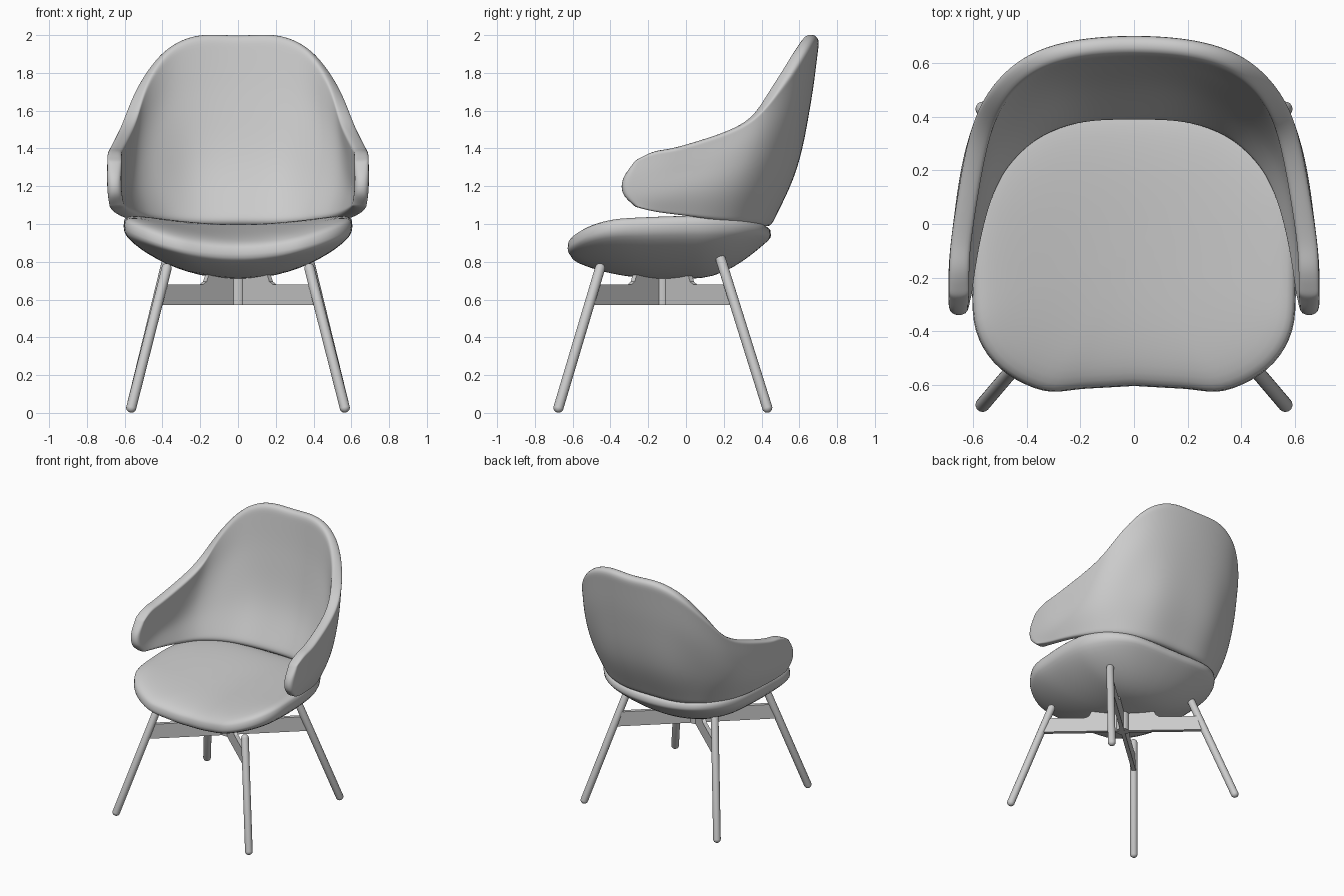
import bpy, bmesh, math
from mathutils import Vector

if "Cube" in bpy.data.objects:
    bpy.data.objects.remove(bpy.data.objects["Cube"])

grey = bpy.data.materials.new("light_grey")
grey.use_nodes = True
grey.diffuse_color = (0.6, 0.6, 0.6, 1)
grey.node_tree.nodes["Principled BSDF"].inputs["Base Color"].default_value = (0.6, 0.6, 0.6, 1)


def finish(bm, name, angle=40):
    bmesh.ops.recalc_face_normals(bm, faces=bm.faces)
    mesh = bpy.data.meshes.new(name)
    bm.to_mesh(mesh)
    bm.free()
    mesh.materials.append(grey)
    obj = bpy.data.objects.new(name, mesh)
    bpy.context.collection.objects.link(obj)
    bpy.ops.object.select_all(action='DESELECT')
    obj.select_set(True)
    bpy.context.view_layer.objects.active = obj
    bpy.ops.object.shade_smooth_by_angle(angle=math.radians(angle))
    return obj


def spline(points, steps):
    """Catmull-Rom curve through the points, with straight-ended tangents."""
    p = [Vector(q) for q in points]
    p = [2 * p[0] - p[1]] + p + [2 * p[-1] - p[-2]]
    out = []
    for i in range(1, len(p) - 2):
        a, b, c, d = p[i - 1:i + 3]
        for k in range(steps):
            t = k / steps
            out.append(0.5 * (2 * b + (c - a) * t + (2 * a - 5 * b + 4 * c - d) * t * t
                              + (3 * b - a - 3 * c + d) * t ** 3))
    return out + [p[-2]]


def mirrored(half):
    """Full row from a half row that starts on the centre line."""
    return [(-q[0], *q[1:]) for q in reversed(half[1:])] + list(half)


# Seat cushion: dished pad lofted in rings from its plan outline
half_plan = [(0, -.605), (.18, -.615), (.34, -.622), (.5, -.54), (.59, -.4), (.605, -.2),
             (.6, 0), (.57, .16), (.49, .3), (.36, .4), (.2, .44), (0, .45)]
right = spline(half_plan, 5)
outline = right + [Vector((-q.x, q.y)) for q in reversed(right[1:-1])]
centre = Vector((0, -.1))


def seat_height(x, y, s, side):
    g = min(1, max(0, (y + .6) / 1.05))
    w = (x / .6) ** 2
    rim = .84 + .1 * g + .12 * w * (1 - .3 * g)
    if side > 0:
        goal, p = .93 + .09 * g + .15 * w * (1 - .5 * g), 3.5
    else:
        goal, p = .71 + .16 * w + 1.1 * max(0, y - .05) ** 2 + .2 * max(0, -y - .1) ** 2, 2.8
    return rim + (goal - rim) * (1 - s ** p) ** (1 / p)


bm = bmesh.new()
rings = []
N = 14
for k in range(1, 2 * N):
    side = 1 if k <= N else -1
    s = math.sin(math.pi / 2 * k / N)
    s = min(1, s)
    ring = []
    for q in outline:
        v = centre + (q - centre) * s
        ring.append(bm.verts.new((v.x, v.y, seat_height(v.x, v.y, s, side))))
    rings.append(ring)
n = len(outline)
for a, b in zip(rings, rings[1:]):
    for i in range(n):
        bm.faces.new((a[i], a[(i + 1) % n], b[(i + 1) % n], b[i]))
for ring, side in ((rings[0], 1), (rings[-1], -1)):
    pole = bm.verts.new((0, centre.y, seat_height(0, centre.y, 0, side)))
    for i in range(n):
        bm.faces.new((ring[i], ring[(i + 1) % n], pole))
finish(bm, "seat", 80)

# Wraparound backrest and arms: four rails from centre back to arm tip
rails = [
    [(0, .41, .99), (.2, .4, .99), (.36, .345, 1.0), (.48, .24, 1.015), (.55, .12, 1.03),
     (.595, -.02, 1.05), (.625, -.17, 1.07), (.645, -.27, 1.09)],
    [(0, .55, 1.3), (.24, .53, 1.29), (.43, .43, 1.27), (.54, .31, 1.22), (.6, .17, 1.19),
     (.635, -.02, 1.17), (.65, -.17, 1.16), (.652, -.335, 1.16)],
    [(0, .625, 1.65), (.24, .605, 1.64), (.42, .53, 1.58), (.545, .39, 1.45), (.605, .22, 1.35),
     (.64, -.02, 1.29), (.655, -.17, 1.27), (.655, -.335, 1.24)],
    [(0, .672, 2.0), (.22, .655, 2.0), (.385, .6, 1.92), (.505, .49, 1.75), (.578, .32, 1.54),
     (.64, -.02, 1.415), (.652, -.17, 1.385), (.652, -.27, 1.335)],
]
lines = [spline(mirrored(r), 3) for r in rails]
bm = bmesh.new()
grid = [[bm.verts.new(q) for q in spline(column, 5)] for column in zip(*lines)]
for a, b in zip(grid, grid[1:]):
    for j in range(len(a) - 1):
        bm.faces.new((a[j], b[j], b[j + 1], a[j + 1]))
shell = finish(bm, "backrest_and_arms", 80)
solid = shell.modifiers.new("thickness", 'SOLIDIFY')
solid.thickness = .075
solid.offset = 0
soft = shell.modifiers.new("rounding", 'SUBSURF')
soft.levels = soft.render_levels = 2


# Legs: round-ended rods, splayed outwards
def rod(name, foot, top, radius):
    foot, top = Vector(foot), Vector(top)
    axis = top - foot
    turn = axis.to_track_quat('Z', 'Y')
    bm = bmesh.new()
    bmesh.ops.create_uvsphere(bm, u_segments=20, v_segments=13, radius=radius)
    for v in bm.verts:
        base = top if v.co.z > 0 else foot
        v.co = base + turn @ v.co
    finish(bm, name, 60)


for sx, hand in ((1, "left"), (-1, "right")):
    rod("front_leg_" + hand, (sx * .565, -.675, .028), (sx * .378, -.455, .765), .027)
    rod("rear_leg_" + hand, (sx * .565, .43, .028), (sx * .375, .185, .81), .027)

# Crossed support plates under the seat, running from leg to leg
hub = Vector((0, -.125, 0))
plate = [(.56, .57), (.545, .68), (.26, .68), (.235, .695), (.225, .72), (.16, .8)]
profile = plate + [(-d, z) for d, z in reversed(plate)]
for sx, hand in ((1, "left"), (-1, "right")):
    along = Vector((sx * .42, -.375, 0)).normalized()
    across = Vector((-along.y, along.x, 0)) * .014
    bm = bmesh.new()
    face = bm.faces.new([bm.verts.new(hub + along * d + Vector((0, 0, z)) - across)
                         for d, z in profile])
    grown = bmesh.ops.extrude_face_region(bm, geom=[face])
    bmesh.ops.translate(bm, vec=across * 2,
                        verts=[g for g in grown["geom"] if isinstance(g, bmesh.types.BMVert)])
    finish(bm, "support_plate_" + hand, 30)

# Hub where the plates cross
bm = bmesh.new()
bmesh.ops.create_cone(bm, cap_ends=True, segments=24, radius1=.045, radius2=.045, depth=.2)
bmesh.ops.translate(bm, verts=bm.verts, vec=hub + Vector((0, 0, .672)))
finish(bm, "support_hub", 30)
